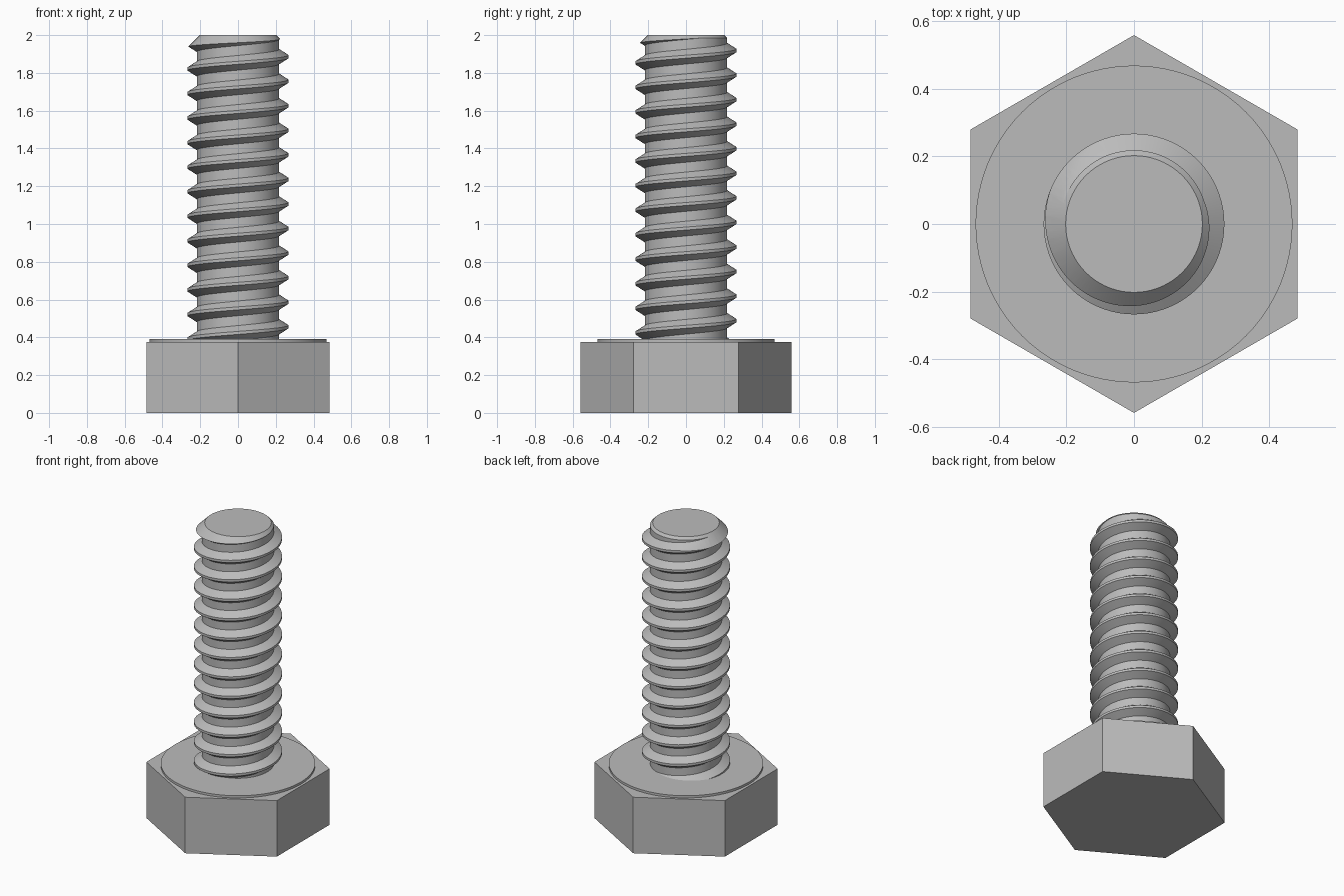
import bpy
import bmesh
from math import cos, sin, tau

cube = bpy.data.objects.get("Cube")
if cube:
    bpy.data.objects.remove(cube, do_unlink=True)

steel = bpy.data.materials.new("grey_steel")
steel.use_nodes = True
GREY = (0.5, 0.5, 0.5, 1)
steel.diffuse_color = GREY
steel.node_tree.nodes["Principled BSDF"].inputs["Base Color"].default_value = GREY

HEAD_TOP, WASHER_TOP, TOP = 0.375, 0.39, 2.0
CREST, ROOT, TIP = 0.267, 0.218, 0.202
PITCH, SEGMENTS, TURNS = 0.13, 72, 16


def cylinder(name, radius, z0, z1, sides):
    bpy.ops.mesh.primitive_cylinder_add(
        vertices=sides, radius=radius, depth=z1 - z0, location=(0, 0, (z0 + z1) / 2))
    obj = bpy.context.object
    obj.name = name
    obj.data.materials.append(steel)
    return obj


def mesh_object(name, bm):
    bmesh.ops.recalc_face_normals(bm, faces=bm.faces)
    mesh = bpy.data.meshes.new(name)
    bm.to_mesh(mesh)
    bm.free()
    obj = bpy.data.objects.new(name, mesh)
    bpy.context.collection.objects.link(obj)
    mesh.materials.append(steel)
    return obj


def smooth(obj):
    bpy.ops.object.select_all(action='DESELECT')
    obj.select_set(True)
    bpy.context.view_layer.objects.active = obj
    bpy.ops.object.shade_smooth_by_angle(angle=0.45)


# Hexagonal head and the thin round bearing face on it
cylinder("hex_head", 0.558, 0, HEAD_TOP, 6)
smooth(cylinder("bearing_face", 0.468, HEAD_TOP - 0.01, WASHER_TOP, 96))

# Right-handed thread: one tooth profile repeated and wound round the axis
tooth = [(CREST, -0.008), (CREST, 0.008), (ROOT, 0.039), (ROOT, PITCH - 0.039)]
rows = [(r, z + PITCH * turn) for turn in range(TURNS) for r, z in tooth]
start = 1.886 - 13 * PITCH

bm = bmesh.new()
columns = []
for s in range(SEGMENTS):
    a = tau * s / SEGMENTS
    lift = start + PITCH * s / SEGMENTS
    columns.append([bm.verts.new((r * cos(a), r * sin(a), z + lift)) for r, z in rows])
columns.append(columns[0][len(tooth):])       # the last column meets the next turn
for left, right in zip(columns, columns[1:]):
    for i in range(min(len(left), len(right)) - 1):
        bm.faces.new((left[i], right[i], right[i + 1], left[i + 1]))

# Trim both ends flat and close them
for z, direction in ((WASHER_TOP - 0.01, -1), (TOP + 0.03, 1)):
    bmesh.ops.bisect_plane(bm, geom=bm.verts[:] + bm.edges[:] + bm.faces[:], dist=1e-6,
                           plane_co=(0, 0, z), plane_no=(0, 0, direction), clear_outer=True)
bmesh.ops.holes_fill(bm, edges=[e for e in bm.edges if e.is_boundary], sides=0)
shank = mesh_object("threaded_shank", bm)

# Chamfered envelope that bevels the tip of the shank
bm = bmesh.new()
outline = [(0.3, 0.2), (0.3, TOP + TIP - 0.3), (TIP, TOP)]
rings = [[bm.verts.new((r * cos(tau * s / SEGMENTS), r * sin(tau * s / SEGMENTS), z))
          for s in range(SEGMENTS)] for r, z in outline]
for low, high in zip(rings, rings[1:]):
    for s in range(SEGMENTS):
        n = (s + 1) % SEGMENTS
        bm.faces.new((low[s], low[n], high[n], high[s]))
bm.faces.new(rings[0])
bm.faces.new(rings[-1])
envelope = mesh_object("tip_envelope", bm)
envelope.hide_render = True

cut = shank.modifiers.new("tip_chamfer", 'BOOLEAN')
cut.operation = 'INTERSECT'
cut.solver = 'EXACT'
cut.object = envelope
bpy.context.view_layer.objects.active = shank
bpy.ops.object.modifier_apply(modifier=cut.name)
bpy.data.objects.remove(envelope, do_unlink=True)
smooth(shank)
